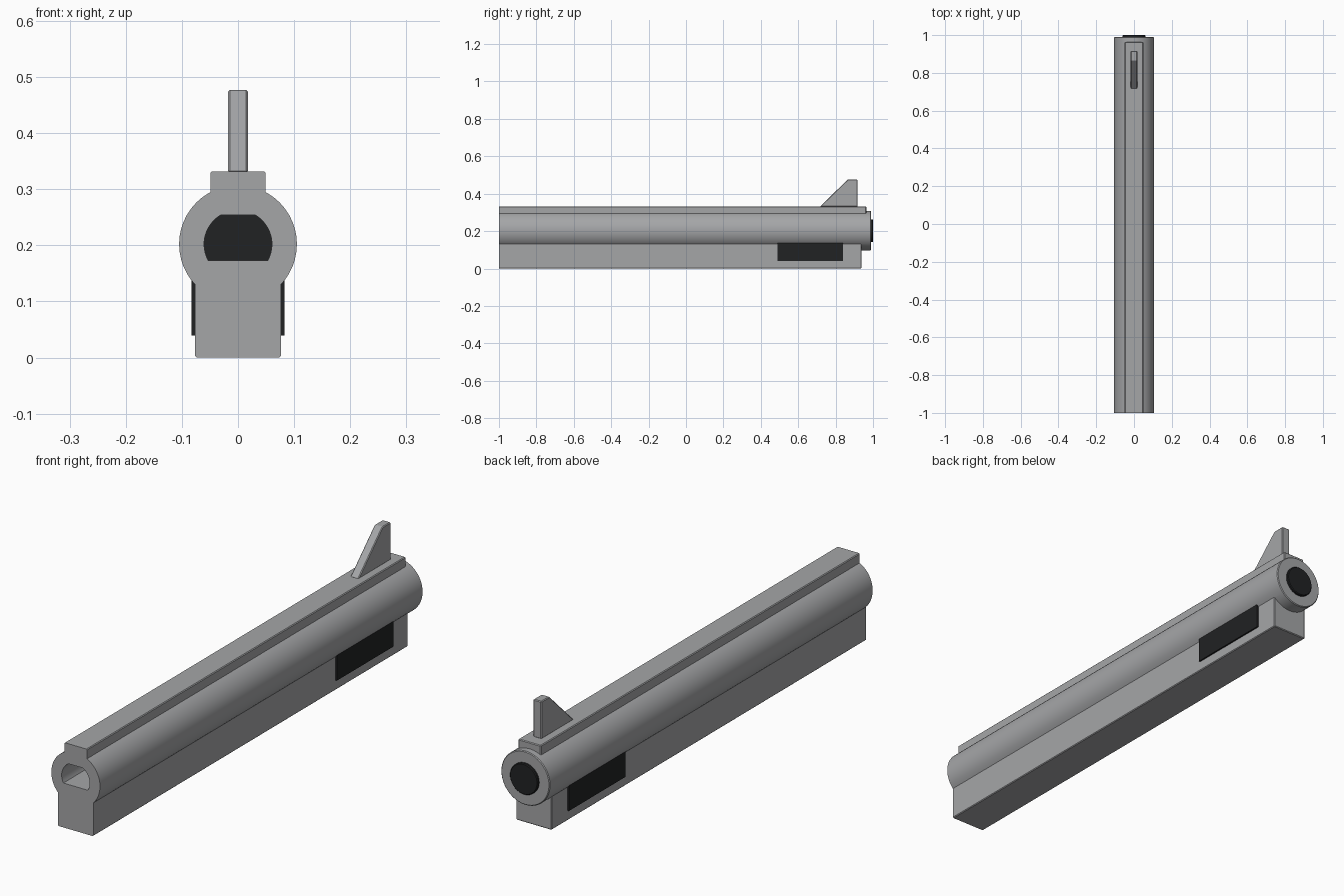
import bpy, bmesh, math

if "Cube" in bpy.data.objects:
    bpy.data.objects.remove(bpy.data.objects["Cube"])

AXIS_Z = 0.202   # height of the barrel axis
BORE_R = 0.0605
BEVEL = 0.003


def finish(name, bm, mat):
    bmesh.ops.recalc_face_normals(bm, faces=bm.faces)
    me = bpy.data.meshes.new(name)
    bm.to_mesh(me)
    bm.free()
    ob = bpy.data.objects.new(name, me)
    bpy.context.collection.objects.link(ob)
    me.materials.append(mat)
    return ob


def bevel_edges(bm):
    """Bevel sharp edges, leaving the flush rear end at y = -1 sharp."""
    edges = [e for e in bm.edges if e.calc_face_angle(0) > math.radians(40)
             and not all(v.co.y < -0.999 for v in e.verts)]
    bmesh.ops.bevel(bm, geom=edges, offset=BEVEL, segments=1, affect='EDGES')


def prism(name, outline, half_x, mat, bevel=True):
    """Extrude a (y, z) side outline symmetrically across x."""
    bm = bmesh.new()
    face = bm.faces.new([bm.verts.new((-half_x, y, z)) for y, z in outline])
    ext = bmesh.ops.extrude_face_region(bm, geom=[face])
    moved = [g for g in ext['geom'] if isinstance(g, bmesh.types.BMVert)]
    bmesh.ops.translate(bm, verts=moved, vec=(2 * half_x, 0, 0))
    bmesh.ops.recalc_face_normals(bm, faces=bm.faces)
    if bevel:
        bevel_edges(bm)
    return finish(name, bm, mat)


def block(name, half_x, y0, y1, z0, z1, mat, bevel=True):
    return prism(name, [(y0, z0), (y1, z0), (y1, z1), (y0, z1)], half_x, mat, bevel)


def lathe(name, profile, closed, mat, n=48):
    """Revolve (radius, y) points around the barrel axis."""
    bm = bmesh.new()
    rings = []
    for r, y in profile:
        rings.append([bm.verts.new((r * math.cos(2 * math.pi * i / n), y,
                                    AXIS_Z + r * math.sin(2 * math.pi * i / n)))
                      for i in range(n)])
    pairs = list(zip(rings, rings[1:]))
    if closed:
        pairs.append((rings[-1], rings[0]))
    else:
        bm.faces.new(rings[0])
        bm.faces.new(rings[-1])
    for a, b in pairs:
        for i in range(n):
            j = (i + 1) % n
            bm.faces.new((a[i], a[j], b[j], b[i]))
    return finish(name, bm, mat)


def smooth(ob):
    bpy.ops.object.select_all(action='DESELECT')
    ob.select_set(True)
    bpy.context.view_layer.objects.active = ob
    bpy.ops.object.shade_smooth_by_angle(angle=math.radians(30))


def material(name, color):
    mat = bpy.data.materials.new(name)
    mat.diffuse_color = (*color, 1)
    mat.use_nodes = True
    mat.node_tree.nodes["Principled BSDF"].inputs["Base Color"].default_value = mat.diffuse_color
    return mat


steel = material("steel_grey", (0.375, 0.38, 0.39))
dark = material("dark_insert", (0.015, 0.016, 0.017))

# Hollow barrel tube
R = 0.105
barrel = lathe("barrel", [(BORE_R, -1), (R, -1), (R, 0.99 - BEVEL),
                          (R - BEVEL, 0.99), (BORE_R, 0.99)], True, steel)

# Top rib and underlug, merged into the barrel (they also narrow the bore)
rib = block("top_rib", 0.049, -1, 0.964, 0.254, 0.332, steel)
lug = block("underlug", 0.0765, -1, 0.938, 0, 0.173, steel)
bpy.context.view_layer.objects.active = barrel
for part in (rib, lug):
    mod = barrel.modifiers.new("merge", 'BOOLEAN')
    mod.operation = 'UNION'
    mod.solver = 'EXACT'
    mod.object = part
    bpy.ops.object.modifier_apply(modifier=mod.name)
    bpy.data.objects.remove(part)
smooth(barrel)

# Ramp front sight
prism("front_sight", [(0.715, 0.33), (0.916, 0.33), (0.916, 0.477), (0.866, 0.477)],
      0.0175, steel)

# Dark panels on both sides of the underlug
for side, label in ((-1, "left"), (1, "right")):
    panel = block(label + "_panel", 0.006, 0.49, 0.84, 0.039, 0.145, dark, bevel=False)
    panel.location.x = side * 0.077

# Dark muzzle plug
plug = lathe("muzzle_plug", [(BORE_R, 0.95), (BORE_R, 0.997), (BORE_R - BEVEL, 1.0)], False, dark)
smooth(plug)
